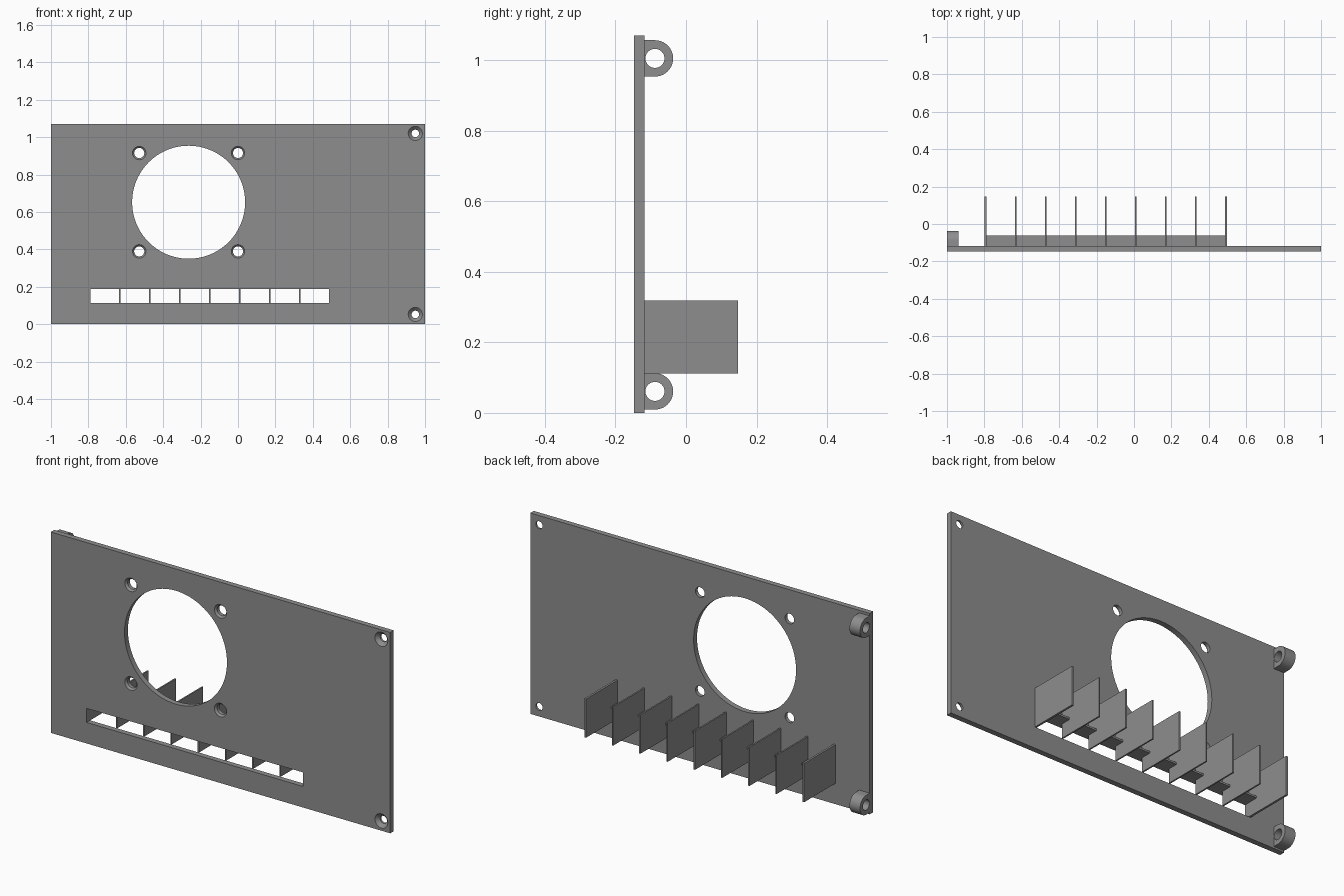
import bpy, bmesh, math

if "Cube" in bpy.data.objects:
    bpy.data.objects.remove(bpy.data.objects["Cube"])

grey = bpy.data.materials.new("grey")
grey.diffuse_color = (0.27, 0.27, 0.27, 1)
grey.use_nodes = True
grey.node_tree.nodes["Principled BSDF"].inputs["Base Color"].default_value = grey.diffuse_color

FRONT, BACK, HEIGHT = -0.147, -0.118, 1.07


def finish(name, bm):
    bmesh.ops.recalc_face_normals(bm, faces=bm.faces)
    mesh = bpy.data.meshes.new(name)
    bm.to_mesh(mesh)
    bm.free()
    mesh.materials.append(grey)
    ob = bpy.data.objects.new(name, mesh)
    bpy.context.collection.objects.link(ob)
    return ob


def box(name, x0, x1, y0, y1, z0, z1):
    bm = bmesh.new()
    bmesh.ops.create_cube(bm, size=1)
    for v in bm.verts:
        v.co = (x1 if v.co.x > 0 else x0, y1 if v.co.y > 0 else y0,
                z1 if v.co.z > 0 else z0)
    return finish(name, bm)


def loft(name, rings):
    """Skin a list of equal-length point rings and cap both ends."""
    bm = bmesh.new()
    loops = [[bm.verts.new(p) for p in ring] for ring in rings]
    n = len(loops[0])
    for a, b in zip(loops, loops[1:]):
        for i in range(n):
            j = (i + 1) % n
            bm.faces.new((a[i], a[j], b[j], b[i]))
    bm.faces.new(loops[0])
    bm.faces.new(loops[-1])
    return finish(name, bm)


def bore(x, z, profile, n=48):
    """Round cutter along y from (y, radius) pairs."""
    return loft("cutter", [[(x + r * math.cos(2 * math.pi * i / n), y,
                             z + r * math.sin(2 * math.pi * i / n))
                            for i in range(n)] for y, r in profile])


def cut(ob, cutters):
    bpy.context.view_layer.objects.active = ob
    for c in cutters:
        mod = ob.modifiers.new("cut", 'BOOLEAN')
        mod.operation, mod.solver, mod.object = 'DIFFERENCE', 'EXACT', c
        bpy.ops.object.modifier_apply(modifier=mod.name)
        bpy.data.objects.remove(c)


def smooth(ob):
    bpy.ops.object.select_all(action='DESELECT')
    ob.select_set(True)
    bpy.context.view_layer.objects.active = ob
    bpy.ops.object.shade_smooth_by_angle(angle=math.radians(30))


def screw_hole(x, z, head, shank, depth):
    """Countersunk hole, wide at the front."""
    slope = (head - shank) / depth
    return bore(x, z, [(FRONT - 0.01, head + slope * 0.01),
                       (FRONT + depth, shank), (BACK + 0.02, shank)])


# Front panel with fan opening, screw holes and vent slot
panel = box("panel", -1, 1, FRONT, BACK, 0, HEIGHT)
cutters = [bore(-0.264, 0.652, [(FRONT - 0.02, 0.302), (BACK + 0.02, 0.302)], 96),
           box("cutter", -0.789, 0.487, FRONT - 0.02, BACK + 0.02, 0.112, 0.187)]
cutters += [screw_hole(-0.264 + sx * 0.264, 0.652 + sz * 0.263, 0.036, 0.027, 0.01)
            for sx in (-1, 1) for sz in (-1, 1)]
cutters += [screw_hole(0.948, z, 0.038, 0.02, 0.018) for z in (0.052, 1.02)]
cut(panel, cutters)
smooth(panel)

# Vent fins behind the slot
for i in range(9):
    x = -0.794 + i * 0.1606
    t = 0.0055 if i in (0, 8) else 0.004
    box(f"vent_fin_{i + 1}", x - t, x + t, BACK, 0.147, 0.112, 0.318)

# Shelf along the top of the slot
box("vent_shelf", -0.79, 0.488, BACK, -0.062, 0.187, 0.197)

# Hinge ears on the left edge
for label, z in (("lower", 0.061), ("upper", 1.005)):
    y, r = -0.088, 0.0515
    outline = [(BACK, z - r)]
    outline += [(y + r * math.cos(a), z + r * math.sin(a))
                for a in (math.pi * (i / 32 - 0.5) for i in range(33))]
    outline.append((BACK, z + r))
    ear = loft(label + "_hinge_ear", [[(x, *p) for p in outline] for x in (-1, -0.938)])
    n = 48
    ring = [(y + 0.027 * math.cos(2 * math.pi * i / n),
             z + 0.027 * math.sin(2 * math.pi * i / n)) for i in range(n)]
    cut(ear, [loft("cutter", [[(x, *p) for p in ring] for x in (-1.05, -0.9)])])
    smooth(ear)
